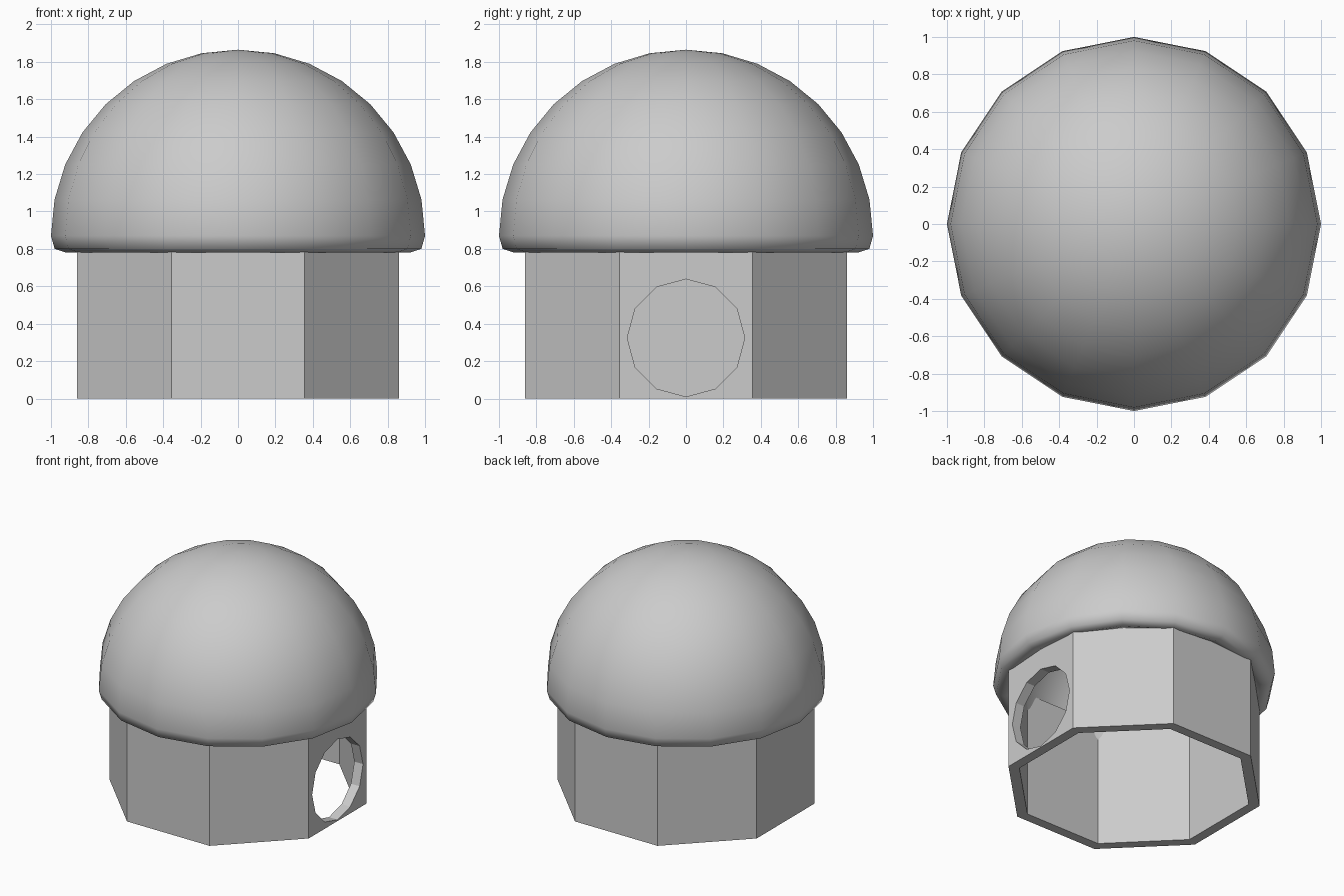
import bpy, bmesh
from math import sin, cos, pi, radians

if "Cube" in bpy.data.objects:
    bpy.data.objects.remove(bpy.data.objects["Cube"])


def revolve(name, profile, sides, offset=0.0, closed=True):
    """Revolve (radius, z) points about z; a zero radius makes a pole."""
    bm = bmesh.new()
    rings = []
    for r, z in profile:
        if r < 1e-6:
            rings.append([bm.verts.new((0, 0, z))] * sides)
        else:
            rings.append([bm.verts.new((r * cos(2 * pi * i / sides + offset),
                                        r * sin(2 * pi * i / sides + offset), z))
                          for i in range(sides)])
    pairs = list(zip(rings, rings[1:]))
    if closed:
        pairs.append((rings[-1], rings[0]))
    for a, b in pairs:
        for i in range(sides):
            j = (i + 1) % sides
            quad = list(dict.fromkeys([a[i], a[j], b[j], b[i]]))
            bm.faces.new(quad)
    bmesh.ops.recalc_face_normals(bm, faces=bm.faces[:])
    mesh = bpy.data.meshes.new(name)
    bm.to_mesh(mesh)
    bm.free()
    obj = bpy.data.objects.new(name, mesh)
    bpy.context.collection.objects.link(obj)
    return obj


# Octagonal hollow wall, open at the bottom, running up inside the dome
outer, inner = 0.86 / cos(pi / 8), 0.785 / cos(pi / 8)
wall = revolve("wall", [(outer, 0), (outer, 0.98), (inner, 0.98), (inner, 0)],
               8, pi / 8)

# Twelve-sided round entrance through the right wall
bpy.ops.mesh.primitive_cylinder_add(vertices=12, radius=0.314, depth=0.5,
                                    location=(0.86, 0, 0.324),
                                    rotation=(0, pi / 2, 0))
cutter = bpy.context.object
cutter.name = "entrance_cutter"
cutter.hide_render = True
cut = wall.modifiers.new("entrance", 'BOOLEAN')
cut.operation = 'DIFFERENCE'
cut.solver = 'EXACT'
cut.object = cutter
bpy.context.view_layer.objects.active = wall
bpy.ops.object.select_all(action='DESELECT')
wall.select_set(True)
bpy.ops.object.modifier_apply(modifier=cut.name)
bpy.data.objects.remove(cutter)

# Thick dome shell with a rounded rim
base = 0.87


def arc(radius):
    return [(radius * sin(k * pi / 16), base + (radius - 0.005) * cos(k * pi / 16))
            for k in range(9)]


rim = [(0.98, 0.80), (0.92, 0.78), (0.86, 0.80)]
dome = revolve("dome", arc(1.0) + rim + arc(0.845)[::-1], 16, closed=False)
for poly in dome.data.polygons:
    poly.use_smooth = True
